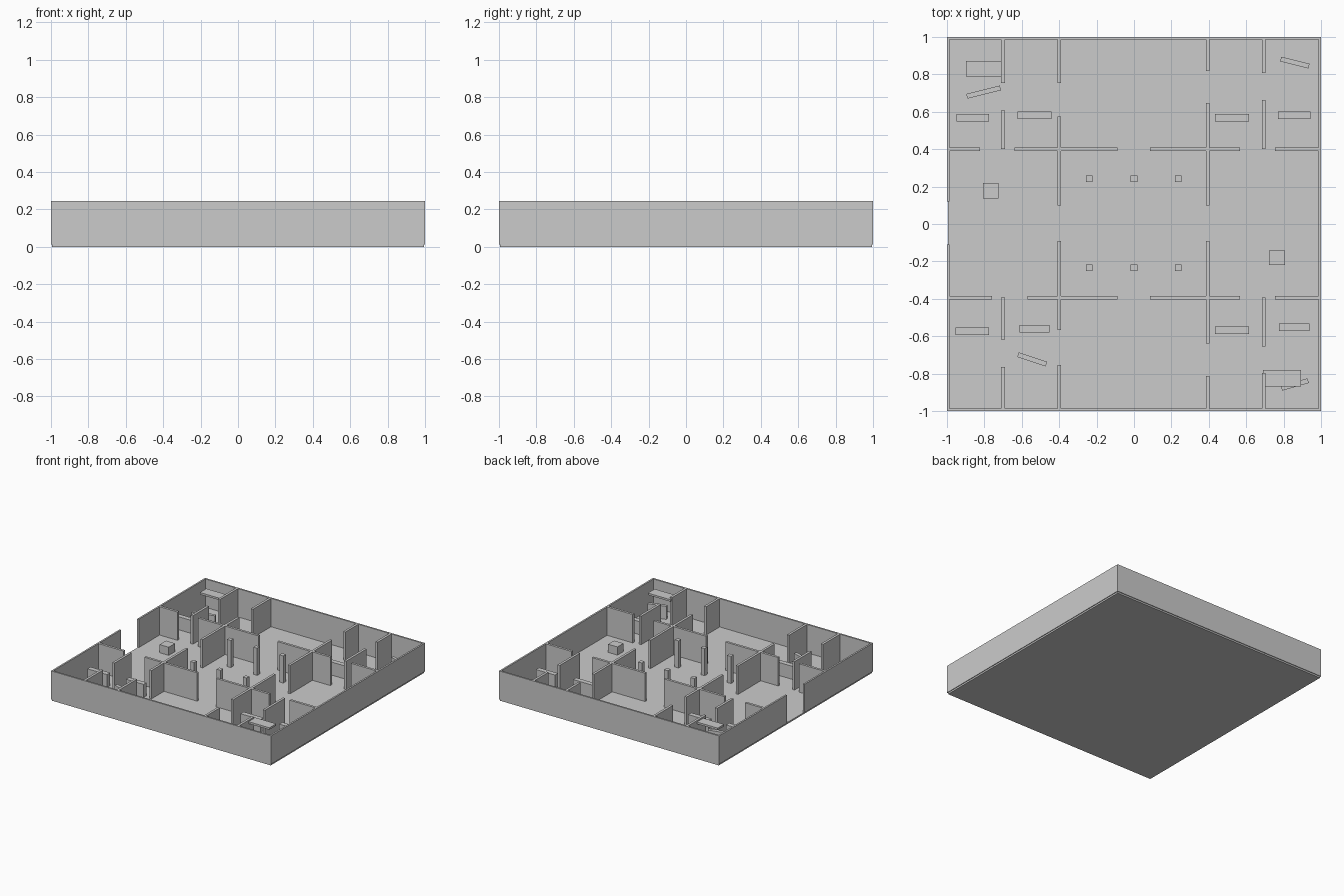
import bpy
from math import radians

FLOOR = 0.013   # top of the floor slab
TOP = 0.246     # top of the walls


def box(name, cx, cy, sx, sy, z0, z1, angle=0):
    bpy.ops.mesh.primitive_cube_add(size=1, location=(cx, cy, (z0 + z1) / 2),
                                    rotation=(0, 0, radians(angle)))
    ob = bpy.context.object
    ob.name = name
    ob.scale = (sx, sy, z1 - z0)
    return ob


def wall_x(name, y, x0, x1, t=0.02):
    box(name, (x0 + x1) / 2, y, x1 - x0, t, FLOOR, TOP)


def wall_y(name, x, y0, y1, t=0.02):
    box(name, x, (y0 + y1) / 2, t, y1 - y0, FLOOR, TOP)


# Floor slab
box("floor", 0, 0, 1.988, 1.988, 0, FLOOR)

# Outer walls, with the entrance gap on the left side
T = 0.014
E = 1 - T / 2
wall_x("front_outer_wall", -E, -1, 1, T)
wall_x("back_outer_wall", E, -1, 1, T)
wall_y("right_outer_wall", E, -1 + T, 1 - T, T)
wall_y("left_outer_wall_front", -E, -1 + T, -0.11, T)
wall_y("left_outer_wall_back", -E, 0.12, 1 - T, T)

# Partitions running front to back, broken by doorways
N = 0.987
partitions_y = {
    -0.70: [(0.753, N), (0.40, 0.608), (-0.617, -0.394), (-N, -0.765)],
    -0.40: [(0.753, N), (0.099, 0.576), (-0.566, -0.09), (-N, -0.753)],
    0.394: [(0.818, N), (0.099, 0.646), (-0.64, -0.09), (-N, -0.812)],
    0.694: [(0.807, N), (0.40, 0.662), (-0.654, -0.394), (-N, -0.797)],
}
for x, spans in partitions_y.items():
    for a, b in spans:
        wall_y("partition_lengthwise", x, a, b)

# Partitions running left to right
partitions_x = {
    0.40: [(-N, -0.823), (-0.638, -0.088), (0.085, 0.566), (0.753, N)],
    -0.394: [(-N, -0.759), (-0.569, -0.088), (0.085, 0.566), (0.753, N)],
}
for y, spans in partitions_x.items():
    for a, b in spans:
        wall_x("partition_crosswise", y, a, b)

# Columns of the central hall
for x in (-0.24, 0, 0.237):
    for y in (-0.234, 0.242):
        box("column", x, y, 0.035, 0.035, FLOOR, 0.236)

# Cabinets in the side rooms
for x, y, w in [(-0.863, 0.568, 0.174), (-0.532, 0.581, 0.183),
                (0.524, 0.567, 0.183), (0.857, 0.581, 0.172),
                (-0.865, -0.573, 0.178), (-0.533, -0.559, 0.16),
                (0.524, -0.567, 0.183), (0.857, -0.552, 0.165)]:
    box("cabinet", x, y, w, 0.04, FLOOR, 0.12)

# Angled panels
for x, y, w, a in [(-0.804, 0.705, 0.185, 14), (0.86, 0.863, 0.155, -14),
                   (-0.544, -0.724, 0.16, -18.5), (0.86, -0.858, 0.148, 16)]:
    box("angled_panel", x, y, w, 0.026, FLOOR, 0.12, a)

# Crates
box("crate_left", -0.766, 0.177, 0.083, 0.083, FLOOR, 0.08)
box("crate_right", 0.765, -0.181, 0.085, 0.077, FLOOR, 0.08)

# Raised slabs resting near the wall tops
box("raised_slab_back", -0.802, 0.83, 0.193, 0.083, 0.218, 0.234)
box("raised_slab_front", 0.791, -0.824, 0.204, 0.088, 0.218, 0.234)
